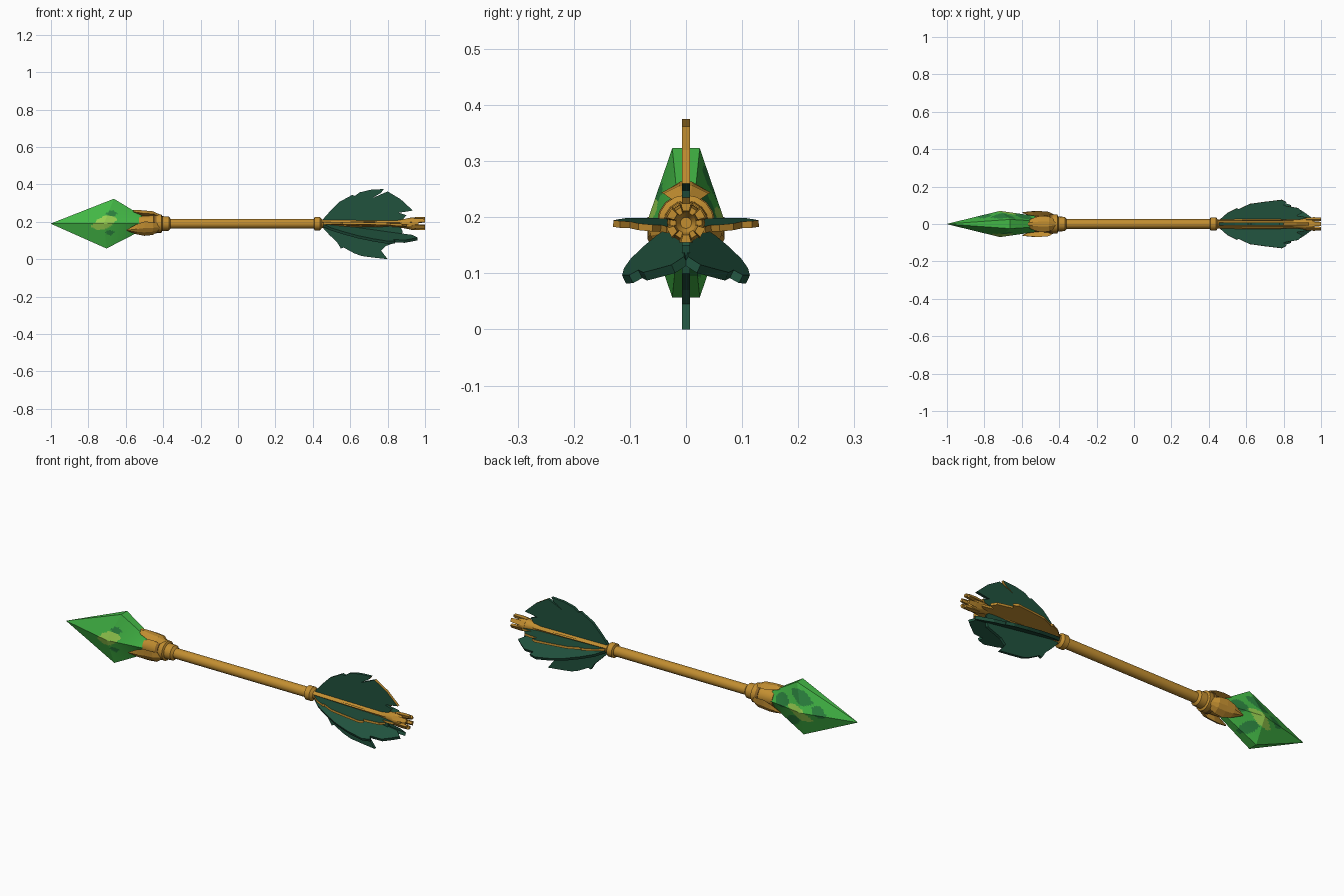
import bpy, bmesh, math
from mathutils import Vector

if "Cube" in bpy.data.objects:
    bpy.data.objects.remove(bpy.data.objects["Cube"])

AXIS = 0.19  # height of the shaft axis


def material(name, rgb):
    m = bpy.data.materials.new(name)
    m.diffuse_color = (*rgb, 1)
    m.use_nodes = True
    m.node_tree.nodes["Principled BSDF"].inputs["Base Color"].default_value = m.diffuse_color
    return m


gold = material("gold", (0.54, 0.27, 0.03))
dark_gold = material("dark_gold", (0.27, 0.13, 0.02))
leaf = material("feather_green", (0.015, 0.085, 0.048))
green = material("crystal_green", (0.055, 0.47, 0.06))
deep = material("crystal_deep_green", (0.025, 0.23, 0.05))
pale = material("crystal_pale_green", (0.31, 0.62, 0.08))


def finish(bm, name, mats, smooth=True):
    bmesh.ops.recalc_face_normals(bm, faces=bm.faces)
    me = bpy.data.meshes.new(name)
    bm.to_mesh(me)
    bm.free()
    for m in mats:
        me.materials.append(m)
    ob = bpy.data.objects.new(name, me)
    bpy.context.collection.objects.link(ob)
    if smooth:
        bpy.ops.object.select_all(action='DESELECT')
        ob.select_set(True)
        bpy.context.view_layer.objects.active = ob
        bpy.ops.object.shade_smooth_by_angle(angle=math.radians(35))
    return ob


def loft(rings):
    """Skin a list of closed rings and cap both ends."""
    bm = bmesh.new()
    vs = [[bm.verts.new(p) for p in r] for r in rings]
    n = len(vs[0])
    for a, b in zip(vs, vs[1:]):
        for i in range(n):
            j = (i + 1) % n
            bm.faces.new((a[i], a[j], b[j], b[i]))
    bm.faces.new(vs[0])
    bm.faces.new(vs[-1])
    return bm


def lathe(name, profile, mat, sides=16):
    ring = lambda x, r: [(x, r * math.cos(2 * math.pi * i / sides),
                          AXIS + r * math.sin(2 * math.pi * i / sides)) for i in range(sides)]
    return finish(loft([ring(x, r) for x, r in profile]), name, [mat])


# Shaft, collar and rings
lathe("shaft", [(-0.38, 0.026), (0.43, 0.026), (0.46, 0.021), (0.90, 0.017)], gold)
lathe("head_collar", [(-0.53, 0.042), (-0.46, 0.045), (-0.45, 0.05), (-0.41, 0.05),
                      (-0.405, 0.04), (-0.37, 0.038), (-0.36, 0.026)], gold)
lathe("collar_band", [(-0.452, 0.045), (-0.45, 0.052), (-0.435, 0.052), (-0.433, 0.045)], dark_gold)
lathe("feather_ring", [(0.405, 0.026), (0.41, 0.036), (0.438, 0.036), (0.45, 0.022)], gold)

# Nock: flared end with a crown of prongs
lathe("nock", [(0.84, 0.017), (0.90, 0.027), (0.93, 0.034), (0.965, 0.029), (0.965, 0.018),
               (0.95, 0.01)], gold)
for k in range(6):
    a0 = math.pi / 2 + k * math.pi / 3
    rings = []
    for x, r0, r1, w in ((0.92, 0.015, 0.034, 0.30), (0.96, 0.018, 0.037, 0.34), (1.0, 0.022, 0.036, 0.26)):
        rings.append([(x, r * math.cos(a0 + d), AXIS + r * math.sin(a0 + d))
                      for r, d in ((r0, -w), (r1, -w), (r1, w), (r0, w))])
    finish(loft(rings), f"nock_prong_{k + 1}", [gold], False)

# Three claws holding the crystal
for k in range(3):
    a = math.pi / 2 + k * 2 * math.pi / 3
    out = Vector((0, math.cos(a), math.sin(a)))
    side = Vector((0, -math.sin(a), math.cos(a)))
    rings = []
    for x, r, w, t in ((-0.42, 0.038, 0.020, 0.012), (-0.455, 0.052, 0.040, 0.014),
                       (-0.50, 0.054, 0.044, 0.016), (-0.54, 0.060, 0.032, 0.014),
                       (-0.595, 0.070, 0.003, 0.003)):
        c = Vector((x, 0, AXIS)) + out * r
        rings.append([c - side * w, c + out * t - side * w * 0.3, c + out * t + side * w * 0.3,
                      c + side * w, c - out * t])
    finish(loft(rings), f"claw_{k + 1}", [gold], False)

# Crystal head: stretched hexagonal bipyramid
rings = []
for x, hy, hz in ((-1.0, 0.0008, 0.001), (-0.69, 0.07, 0.133), (-0.50, 0.04, 0.03)):
    rings.append([(x + shift * hz, y * hy, AXIS + z * hz) for y, z, shift in
                  ((1, 0, -0.2), (0.35, 1, 0.2), (-0.35, 1, 0.2),
                   (-1, 0, -0.2), (-0.35, -1, -0.1), (0.35, -1, -0.1))])
bm = loft(rings)
lo = min(v.co.x for v in bm.verts)
for v in bm.verts:
    if v.co.x < -0.99:
        v.co.x += -1.0 - lo
bmesh.ops.subdivide_edges(bm, edges=bm.edges, cuts=23, use_grid_fill=True)
# Facet spots: side, centre x, centre z, half length, half height, slant, material
spots = ((-1, -0.715, 0.195, 0.068, 0.036, 0.3, 2), (-1, -0.675, 0.243, 0.028, 0.018, 0.0, 1),
         (-1, -0.685, 0.142, 0.024, 0.015, 0.0, 1),
         (1, -0.70, 0.18, 0.068, 0.034, 0.4, 2), (1, -0.70, 0.258, 0.065, 0.032, 0.3, 1),
         (1, -0.59, 0.215, 0.045, 0.036, 0.0, 1), (1, -0.80, 0.205, 0.04, 0.028, 0.3, 1),
         (1, -0.65, 0.125, 0.05, 0.03, -0.3, 1))
for f in bm.faces:
    c = f.calc_center_median()
    for s, x, z, l, h, k, m in spots:
        dx, dz = c.x - x, c.z - z
        if c.y * s > 0 and abs(dx / l) ** 1.5 + abs((dz - k * dx) / h) ** 1.5 < 1:
            f.material_index = m
            break
finish(bm, "crystal_head", [green, deep, pale], False)


def feather(name, outline, degrees, pitch, thick, rule):
    """Flat vane: outline is (x, distance from the axis), turned round the axis and pitched."""
    a = math.radians(degrees)
    bm = bmesh.new()
    layers = []
    for t in (-thick / 2, thick / 2):
        layers.append([bm.verts.new((x, s * math.cos(a) - t * math.sin(a),
                                     AXIS + s * math.sin(a) + t * math.cos(a) + pitch * (x - 0.45)))
                       for x, s in outline])
    n = len(outline)
    bm.faces.new(layers[0])
    bm.faces.new(layers[1])
    for i in range(n):
        j = (i + 1) % n
        bm.faces.new((layers[0][i], layers[0][j], layers[1][j], layers[1][i]))
    bmesh.ops.recalc_face_normals(bm, faces=bm.faces)
    for f in bm.faces:
        f.material_index = int(rule(f.normal))
    return finish(bm, name, [leaf, gold], False)


# Upright vanes with notched edges
top_outline = [(0.44, 0.0), (0.46, 0.03), (0.50, 0.075), (0.54, 0.115), (0.61, 0.153), (0.625, 0.148),
               (0.65, 0.167), (0.71, 0.181), (0.78, 0.185), (0.765, 0.165), (0.715, 0.135),
               (0.80, 0.172), (0.87, 0.13), (0.935, 0.07), (0.86, 0.058), (0.90, 0.045),
               (0.88, 0.02), (0.86, 0.0)]
bottom_outline = [(0.44, 0.0), (0.46, 0.03), (0.49, 0.062), (0.53, 0.10), (0.55, 0.133), (0.565, 0.128),
                  (0.62, 0.158), (0.66, 0.173), (0.72, 0.181), (0.80, 0.19), (0.765, 0.145),
                  (0.79, 0.12), (0.87, 0.09), (0.88, 0.04), (0.86, 0.0)]
feather("top_feather", top_outline, 90, 0, 0.014, lambda n: n.x > 0.5)
feather("bottom_feather", bottom_outline, -90, 0, 0.014, lambda n: False)

# Side vanes (gold beneath and on the rim) and drooping lower vanes
side_outline = [(0.45, 0.0), (0.46, 0.025), (0.50, 0.06), (0.55, 0.085), (0.56, 0.08), (0.62, 0.108),
                (0.70, 0.119), (0.79, 0.13), (0.815, 0.118), (0.80, 0.10), (0.88, 0.085),
                (0.90, 0.06), (0.87, 0.045), (0.93, 0.035), (0.90, 0.0)]
droop_outline = [(0.45, 0.0), (0.46, 0.025), (0.50, 0.055), (0.56, 0.08), (0.64, 0.105), (0.72, 0.118),
                 (0.80, 0.122), (0.84, 0.108), (0.83, 0.09), (0.89, 0.08), (0.93, 0.05), (0.96, 0.025),
                 (0.93, 0.0)]
for label, flip in (("left", False), ("right", True)):
    turn = lambda d: 180 - d if flip else d
    feather(f"{label}_side_feather", side_outline, turn(4), -0.03, 0.012, lambda n: n.z < 0.5)
    feather(f"{label}_lower_feather", droop_outline, turn(-25), -0.14, 0.016, lambda n: False)
    # Quill running along each side vane
    s = -1 if flip else 1
    quill = [[(x, s * (y + dy), AXIS + z + dz) for dy, dz in ((-w, 0), (0, w), (w, 0), (0, -w))]
             for x, y, z, w in ((0.45, 0.018, 0.010, 0.006), (0.70, 0.022, 0.008, 0.006),
                                (0.90, 0.018, 0.004, 0.004))]
    finish(loft(quill), f"{label}_quill", [gold], False)
